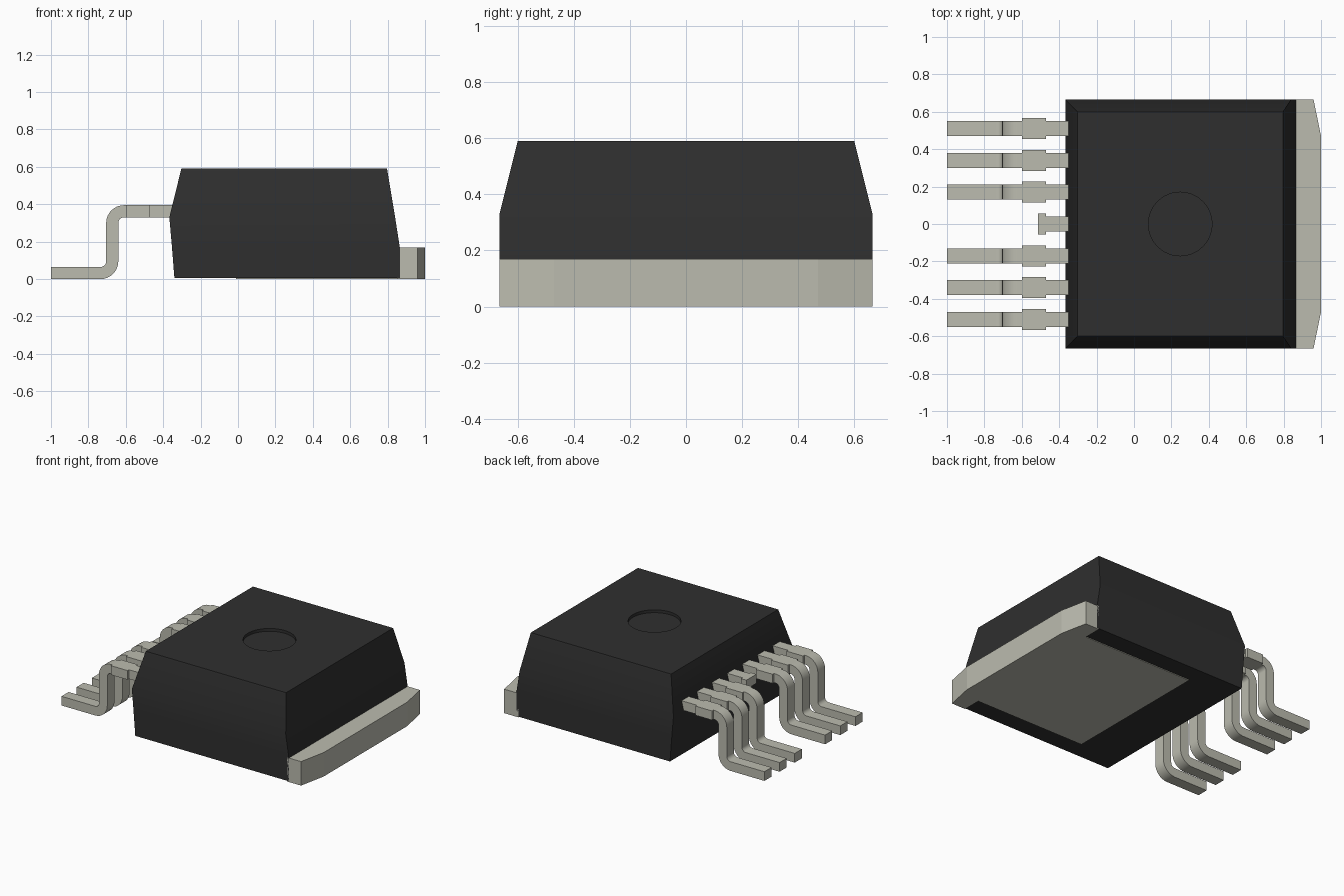
import bpy, bmesh, math

cube = bpy.data.objects.get("Cube")
if cube:
    bpy.data.objects.remove(cube, do_unlink=True)


def material(name, rgb):
    m = bpy.data.materials.new(name)
    m.use_nodes = True
    m.diffuse_color = (*rgb, 1)
    bsdf = next(n for n in m.node_tree.nodes if n.type == 'BSDF_PRINCIPLED')
    bsdf.inputs["Base Color"].default_value = (*rgb, 1)
    return m


BLACK = material("black plastic", (0.028, 0.028, 0.028))
METAL = material("tinned metal", (0.50, 0.50, 0.43))


def finish(bm, name, mat, smooth=False):
    bmesh.ops.recalc_face_normals(bm, faces=bm.faces)
    me = bpy.data.meshes.new(name)
    bm.to_mesh(me)
    bm.free()
    me.materials.append(mat)
    ob = bpy.data.objects.new(name, me)
    bpy.context.collection.objects.link(ob)
    if smooth:
        bpy.ops.object.select_all(action='DESELECT')
        ob.select_set(True)
        bpy.context.view_layer.objects.active = ob
        bpy.ops.object.shade_smooth_by_angle(angle=math.radians(30))
    return ob


def bridge(bm, a, b):
    """Join two vertex rings of equal length with quads."""
    n = len(a)
    for i in range(n):
        bm.faces.new((a[i], a[(i + 1) % n], b[(i + 1) % n], b[i]))


def prism(name, outline, z0, z1, mat):
    bm = bmesh.new()
    lo = [bm.verts.new((x, y, z0)) for x, y in outline]
    hi = [bm.verts.new((x, y, z1)) for x, y in outline]
    bridge(bm, lo, hi)
    bm.faces.new(lo)
    bm.faces.new(hi)
    return finish(bm, name, mat)


# Moulded body: rings of (z, left x, right x, half width)
bm = bmesh.new()
rings = []
for z, x0, x1, w in [(0.005, -0.34, 0.865, 0.665), (0.17, -0.353, 0.865, 0.665),
                     (0.33, -0.367, 0.84, 0.665), (0.59, -0.303, 0.797, 0.60)]:
    rings.append([bm.verts.new(p) for p in
                  ((x0, -w, z), (x1, -w, z), (x1, w, z), (x0, w, z))])
for a, b in zip(rings, rings[1:]):
    bridge(bm, a, b)
bm.faces.new(rings[0])

# Round mould mark sunk into the top
N = 48
circle = [[bm.verts.new((0.247 + 0.17 * math.cos(2 * math.pi * i / N),
                         0.17 * math.sin(2 * math.pi * i / N), z))
           for i in range(N)] for z in (0.59, 0.57)]
bridge(bm, *circle)
bm.faces.new(circle[1])
bm.edges.ensure_lookup_table()
rim = [bm.edges.get((r[i], r[(i + 1) % len(r)]))
       for r in (rings[-1], circle[0]) for i in range(len(r))]
bmesh.ops.triangle_fill(bm, edges=rim, use_beauty=True)
finish(bm, "body", BLACK, smooth=True)

# Heat tab behind the body and the exposed pad under it
prism("heat_tab", [(0.85, -0.665), (0.96, -0.665), (1.0, -0.47),
                   (1.0, 0.47), (0.96, 0.665), (0.85, 0.665)], 0, 0.17, METAL)
prism("thermal_pad", [(-0.01, -0.535), (0.85, -0.535),
                      (0.85, 0.535), (-0.01, 0.535)], 0, 0.008, METAL)

# Leads: stations of (upper point, lower point, half width) swept as a flat bar
TOP, LOW = 0.395, 0.33
NARROW, WIDE = 0.04, 0.056


def flat(x, w):
    return ((x, TOP), (x, LOW), w)


def bend(cx, cz, r_upper, r_lower, start, end, steps=8):
    out = []
    for i in range(steps + 1):
        a = math.radians(start + (end - start) * i / steps)
        c, s = math.cos(a), math.sin(a)
        out.append(((cx + r_upper * c, cz + r_upper * s),
                    (cx + r_lower * c, cz + r_lower * s), NARROW))
    return out


root = [flat(-0.31, NARROW), flat(-0.47, NARROW), flat(-0.47, WIDE)]
full = (root + [flat(-0.60, WIDE), flat(-0.60, NARROW)]
        + bend(-0.61, 0.30, 0.095, 0.03, 90, 180)
        + bend(-0.735, 0.095, 0.03, 0.095, 0, -90)
        + [((-1.0, 0.065), (-1.0, 0.0), NARROW)])
stub = root + [flat(-0.513, WIDE)]


def lead(name, stations, y):
    bm = bmesh.new()
    secs = [[bm.verts.new((p[0], y + s * w, p[1]))
             for p, s in ((u, -1), (u, 1), (l, 1), (l, -1))]
            for u, l, w in stations]
    for a, b in zip(secs, secs[1:]):
        bridge(bm, a, b)
    bm.faces.new(secs[0])
    bm.faces.new(secs[-1])
    finish(bm, name, METAL, smooth=True)


for i in range(-3, 4):
    if i == 0:
        lead("center_stub_lead", stub, 0)
    else:
        lead(f"lead_{i + 4}", full, 0.17 * i)
